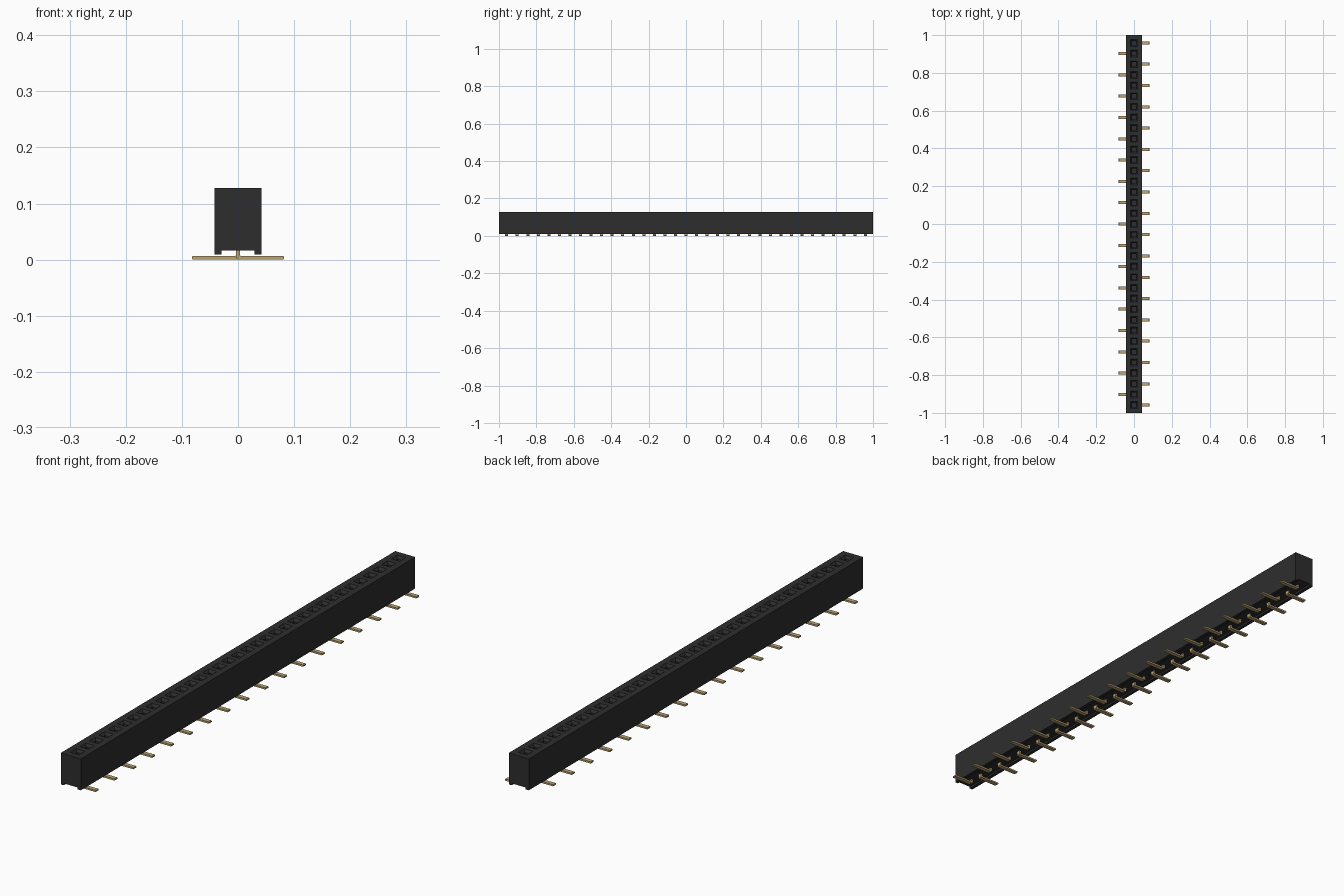
import bpy, bmesh

if "Cube" in bpy.data.objects:
    bpy.data.objects.remove(bpy.data.objects["Cube"], do_unlink=True)

COUNT, PITCH = 35, 0.0564
HALF_W, TOP, BOTTOM = 0.042, 0.128, 0.009
ys = [(i - (COUNT - 1) / 2) * PITCH for i in range(COUNT)]


def material(name, color):
    m = bpy.data.materials.new(name)
    m.use_nodes = True
    m.diffuse_color = color
    m.node_tree.nodes["Principled BSDF"].inputs["Base Color"].default_value = color
    return m


def finish(name, bm, mat):
    bmesh.ops.remove_doubles(bm, verts=bm.verts, dist=1e-5)
    bmesh.ops.recalc_face_normals(bm, faces=bm.faces)
    mesh = bpy.data.meshes.new(name)
    bm.to_mesh(mesh)
    bm.free()
    mesh.materials.append(mat)
    obj = bpy.data.objects.new(name, mesh)
    bpy.context.collection.objects.link(obj)
    return obj


def bridge(bm, a, b):
    for i in range(len(a)):
        j = (i + 1) % len(a)
        bm.faces.new((a[i], a[j], b[j], b[i]))


def rectangle(bm, hx, y0, y1, z):
    return [bm.verts.new(p) for p in
            ((-hx, y0, z), (hx, y0, z), (hx, y1, z), (-hx, y1, z))]


black = material("black plastic", (0.027, 0.027, 0.027, 1))
gold = material("gold metal", (0.5, 0.37, 0.17, 1))

# Housing: channelled section swept along the row, open on top for the sockets
section = [(HALF_W, TOP), (HALF_W, BOTTOM), (0.029, BOTTOM), (0.029, 0.016),
           (-0.029, 0.016), (-0.029, BOTTOM), (-HALF_W, BOTTOM), (-HALF_W, TOP)]
cuts = [-1] + [y + PITCH / 2 for y in ys[:-1]] + [1]
bm = bmesh.new()
loops = [[bm.verts.new((x, y, z)) for x, z in section] for y in cuts]
for a, b in zip(loops, loops[1:]):
    for i in range(len(section) - 1):
        bm.faces.new((a[i], a[i + 1], b[i + 1], b[i]))
for end in (loops[0], loops[-1]):
    bm.faces.new(end)

# Sockets: square lead-in funnel narrowing to a deep hole
for y, y0, y1 in zip(ys, cuts, cuts[1:]):
    ring = rectangle(bm, HALF_W, y0, y1, TOP)
    for half, z in ((0.018, TOP), (0.011, TOP - 0.01), (0.011, 0.03)):
        nxt = rectangle(bm, half, y - half, y + half, z)
        bridge(bm, ring, nxt)
        ring = nxt
    bm.faces.new(ring)
finish("housing", bm, black)

# Contacts: bent strip with a foot that alternates sides
T, W = 0.0065, 0.008
for n, y in enumerate(ys):
    side = 1 if n % 2 == 0 else -1
    h = T / 2
    path = [(0.082, 0.0015), (0.0805, 0), (0, 0), (-h, h), (-h, 0.085),
            (h, 0.085), (h, T + 0.002), (h + 0.002, T), (0.0805, T), (0.082, T - 0.0015)]
    bm = bmesh.new()
    rims = [[bm.verts.new((side * x, y + d, z)) for x, z in path] for d in (-W, W)]
    bridge(bm, *rims)
    for rim in rims:
        bm.faces.new(rim)
    finish(f"contact_{n + 1}", bm, gold)
